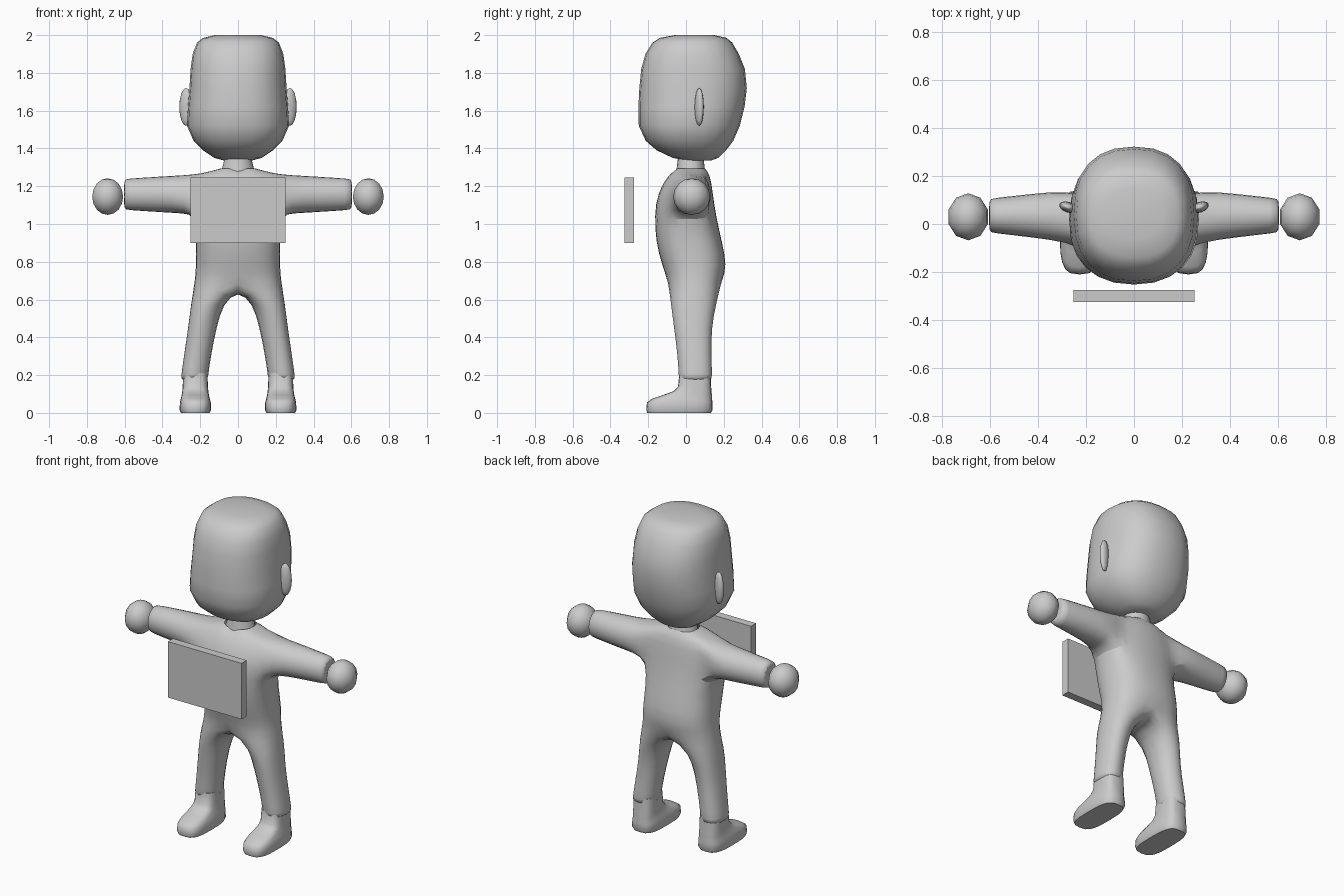
import bpy, bmesh, math

if "Cube" in bpy.data.objects:
    bpy.data.objects.remove(bpy.data.objects["Cube"])

grey = bpy.data.materials.new("plain_grey")
grey.diffuse_color = (0.6, 0.6, 0.6, 1)
grey.use_nodes = True
grey.node_tree.nodes["Principled BSDF"].inputs["Base Color"].default_value = grey.diffuse_color


def power(v, e):
    return math.copysign(abs(v) ** e, v)


def finish(name, bm, mirror=False, subdivide=0, angle=50):
    bmesh.ops.recalc_face_normals(bm, faces=bm.faces[:])
    mesh = bpy.data.meshes.new(name)
    bm.to_mesh(mesh)
    bm.free()
    mesh.materials.append(grey)
    obj = bpy.data.objects.new(name, mesh)
    bpy.context.collection.objects.link(obj)
    if mirror:
        mod = obj.modifiers.new("mirror", "MIRROR")
        mod.use_clip = True
    if subdivide:
        mod = obj.modifiers.new("subdivide", "SUBSURF")
        mod.levels = mod.render_levels = subdivide
    bpy.context.view_layer.objects.active = obj
    obj.select_set(True)
    bpy.ops.object.shade_smooth_by_angle(angle=math.radians(angle))
    obj.select_set(False)
    return obj


def ring_point(t, cx, rx, front, back, z, e):
    # t = 0 is the front, t = 90 degrees is the +x side
    cy, ry = (front + back) / 2, (back - front) / 2
    return (cx + rx * power(math.sin(t), 2 / e), cy - ry * power(math.cos(t), 2 / e), z)


def bridge(bm, a, b, closed=True):
    for i in range(len(a) if closed else len(a) - 1):
        j = (i + 1) % len(a)
        bm.faces.new((a[i], a[j], b[j], b[i]))


def loft(name, rows, cx=0, e=2.4, n=20, mirror=False, angle=60):
    # rows: height, half width, front y, back y
    bm = bmesh.new()
    rings = [[bm.verts.new(ring_point(2 * math.pi * i / n, cx, rx, f, b, z, e))
              for i in range(n)] for z, rx, f, b in rows]
    for a, b in zip(rings, rings[1:]):
        bridge(bm, a, b)
    bm.faces.new(rings[0])
    bm.faces.new(rings[-1])
    return finish(name, bm, mirror, angle=angle)


def ellipsoid(name, centre, size, tilt=0, seg=12, rings=8):
    bm = bmesh.new()
    bmesh.ops.create_uvsphere(bm, u_segments=seg, v_segments=rings, radius=1)
    c, s = math.cos(tilt), math.sin(tilt)
    for v in bm.verts:
        x, y, z = (v.co[k] * size[k] for k in range(3))
        v.co = (centre[0] + c * x - s * y, centre[1] + s * x + c * y, centre[2] + z)
    return finish(name, bm, mirror=True, angle=80)


# Head, neck and ears
loft("head", [
    (1.335, .07, .01, .13), (1.35, .125, -.07, .17), (1.39, .185, -.155, .212),
    (1.44, .235, -.213, .25), (1.52, .27, -.25, .285), (1.62, .265, -.252, .31),
    (1.72, .257, -.247, .322), (1.82, .251, -.237, .312), (1.90, .24, -.215, .28),
    (1.96, .217, -.178, .245), (1.985, .185, -.14, .215), (2.0, .12, -.06, .15)],
    e=2.35, n=24)
loft("neck", [(1.24, .10, -.06, .11), (1.29, .085, -.05, .10), (1.37, .065, -.04, .09)], n=16, e=2)
ellipsoid("ears", (.275, .07, 1.62), (.038, .022, .1), tilt=.35)

# Clothed body: half a torso with a leg and an arm grown from it, then mirrored
bm = bmesh.new()
torso_rows = [(1.295, .09, -.055, .10), (1.265, .20, -.095, .13), (1.16, .25, -.155, .145),
              (1.05, .238, -.17, .16), (.90, .226, -.163, .195), (.78, .226, -.128, .22),
              (.70, .232, -.10, .195)]
torso = [[bm.verts.new(ring_point(math.pi * i / 8, 0, rx, f, b, z, 2.5)) for i in range(9)]
         for z, rx, f, b in torso_rows]
for ring in torso:
    ring[0].co.x = ring[8].co.x = 0
torso[0][0].co.z -= .025
for r in range(6):
    for i in range(8):
        if not (r in (1, 2) and 2 <= i < 6):      # opening for the arm
            bm.faces.new((torso[r][i], torso[r][i + 1], torso[r + 1][i + 1], torso[r + 1][i]))

# Leg
ring = torso[6] + [bm.verts.new((0, y, .65)) for y in (.13, .045, -.04)]
for z, inner, outer, front, back in [(.58, .072, .25, -.085, .165), (.45, .108, .265, -.067, .138),
                                     (.30, .138, .288, -.047, .138), (.19, .153, .303, -.042, .142),
                                     (.172, .153, .303, -.042, .142)]:
    cx, rx = (inner + outer) / 2, (outer - inner) / 2
    angles = [math.pi * i / 8 for i in range(9)] + [math.pi * k / 4 for k in (5, 6, 7)]
    new = [bm.verts.new(ring_point(t, cx, rx, front, back, z, 2.4)) for t in angles]
    bridge(bm, ring, new)
    ring = new
bm.faces.new(ring)

# Arm
ring = [torso[1][i] for i in range(2, 7)] + [torso[2][6]]
ring += [torso[3][i] for i in range(6, 1, -1)] + [torso[2][2]]
for x, cy, ry, cz, rz in [(.28, .032, .112, 1.157, .106), (.42, .035, .095, 1.157, .098),
                          (.59, .035, .075, 1.157, .086), (.605, .035, .072, 1.157, .083)]:
    new = []
    for i in range(12):
        t = math.pi * (i - 2) / 6
        new.append(bm.verts.new((x, cy + ry * math.sin(t), cz + rz * math.cos(t))))
    bridge(bm, ring, new)
    ring = new
bm.faces.new(ring)
finish("clothed_body", bm, mirror=True, subdivide=1, angle=60)

# Hands and shoes
ellipsoid("hands", (.69, .03, 1.145), (.086, .098, .097), seg=10)
loft("shoes", [
    (0, .076, -.205, .132), (.015, .083, -.21, .14), (.055, .082, -.207, .14),
    (.075, .077, -.18, .138), (.095, .072, -.12, .137), (.115, .069, -.065, .135),
    (.14, .067, -.042, .133), (.21, .064, -.035, .13)], cx=.226, e=3.2, mirror=True)

# Flat board in front of the chest
bm = bmesh.new()
bmesh.ops.create_cube(bm, size=1)
for v in bm.verts:
    v.co = (v.co.x * .504, v.co.y * .05 - .30, v.co.z * .346 + 1.072)
finish("board", bm, angle=30)
